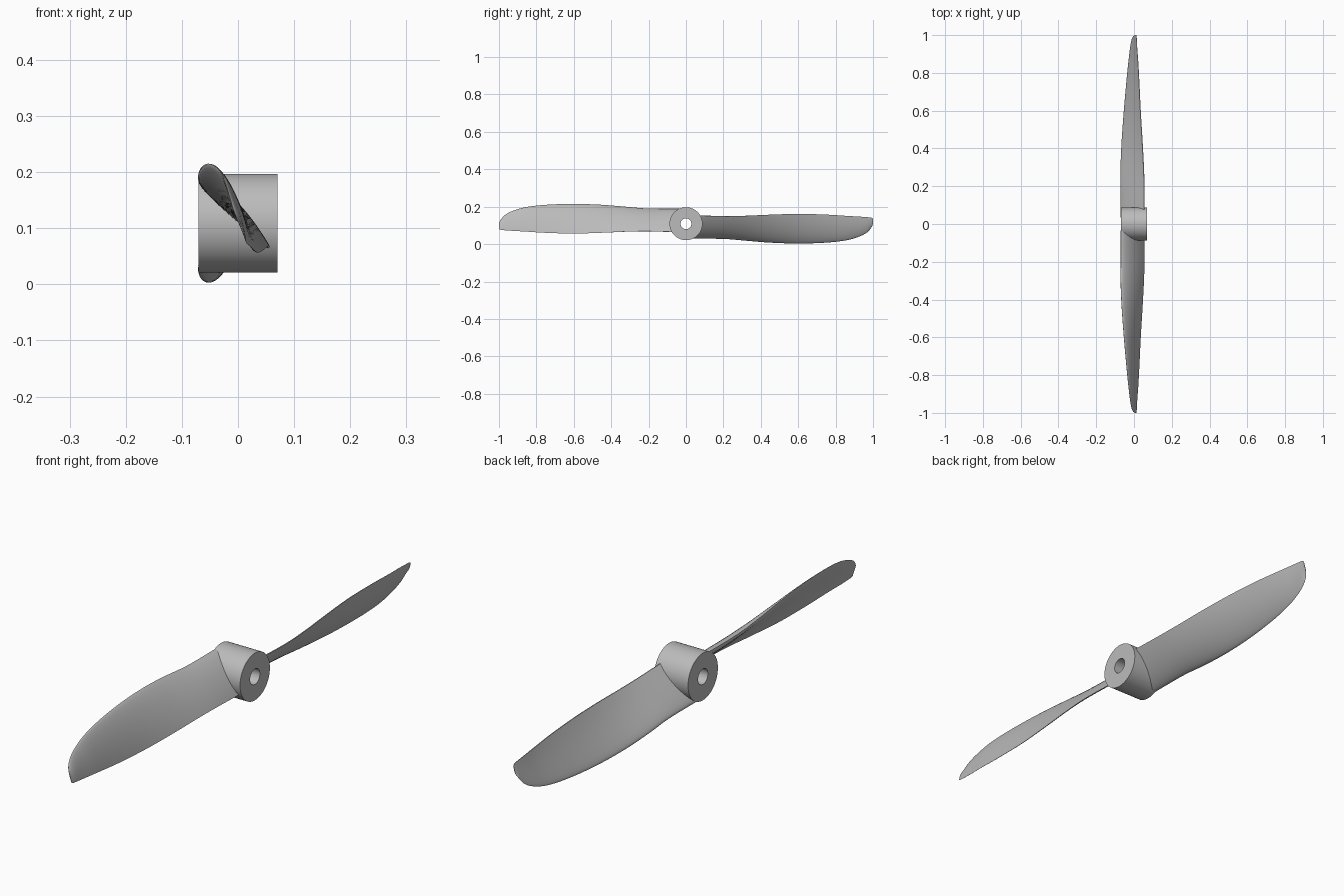
import bpy, bmesh, math
from mathutils import Vector, Matrix

cube = bpy.data.objects.get("Cube")
if cube:
    bpy.data.objects.remove(cube)

AXIS_HEIGHT = 0.109

grey = bpy.data.materials.new("plain grey")
grey.use_nodes = True
colour = (0.5, 0.5, 0.5, 1)
grey.diffuse_color = colour
grey.node_tree.nodes["Principled BSDF"].inputs["Base Color"].default_value = colour


def finish(bm, name, turn):
    """Turn a bmesh about the shaft and add it to the scene."""
    bmesh.ops.remove_doubles(bm, verts=bm.verts, dist=1e-5)
    bmesh.ops.recalc_face_normals(bm, faces=bm.faces)
    bm.transform(Matrix.Translation((0, 0, AXIS_HEIGHT)) @ Matrix.Rotation(turn, 4, "X"))
    mesh = bpy.data.meshes.new(name)
    bm.to_mesh(mesh)
    bm.free()
    mesh.materials.append(grey)
    obj = bpy.data.objects.new(name, mesh)
    bpy.context.collection.objects.link(obj)
    bpy.ops.object.select_all(action="DESELECT")
    obj.select_set(True)
    bpy.context.view_layer.objects.active = obj
    bpy.ops.object.shade_smooth_by_angle(angle=math.radians(40))


def hub():
    # Rectangular section spun round the shaft, leaving an open bore
    half, outer, bore = 0.07, 0.088, 0.029
    bm = bmesh.new()
    ring = [bm.verts.new((x, 0, r)) for x, r in
            ((-half, bore), (-half, outer), (half, outer), (half, bore))]
    edges = [bm.edges.new((ring[i - 1], ring[i])) for i in range(len(ring))]
    bmesh.ops.spin(bm, geom=ring + edges, cent=(0, 0, 0), axis=(1, 0, 0),
                   angle=math.tau, steps=96)
    finish(bm, "hub", 0)


# Radius, leading edge x and z, trailing edge x and z, thickness
STATIONS = [
    (.035, -.07, .079, .055, -.046, .026),
    (.2, -.07, .08, .055, -.041, .024),
    (.32, -.07, .09, .051, -.043, .022),
    (.45, -.064, .101, .044, -.049, .02),
    (.6, -.053, .106, .035, -.053, .017),
    (.75, -.04, .101, .028, -.049, .014),
    (.86, -.029, .088, .022, -.042, .011),
    (.93, -.021, .067, .017, -.038, .008),
    (.97, -.014, .045, .015, -.035, .006),
    (.99, -.007, .022, .014, -.033, .004),
    (1, .003, .002, .012, -.028, .002),
]


def smooth_rows(rows, steps):
    """Catmull-Rom curve through the station rows."""
    out = []
    for i in range(len(rows) - 1):
        a, b, c, d = (Vector(rows[min(max(i + k, 0), len(rows) - 1)]) for k in (-1, 0, 1, 2))
        for s in range(steps):
            t = s / steps
            out.append(b + (c - a) * (t / 2) + (a * 2 - b * 5 + c * 4 - d) * (t * t / 2)
                       + (b * 3 - a - c * 3 + d) * (t ** 3 / 2))
    return out + [Vector(rows[-1])]


def section(row, count=16):
    """Airfoil loop: rounded leading edge, thin trailing edge, slight camber."""
    radius, lx, lz, tx, tz, thick = row
    lead, trail = Vector((lx, -radius, lz)), Vector((tx, -radius, tz))
    chord = trail - lead
    normal = Vector((-chord.z, 0, chord.x)).normalized()
    loop = []
    for k in range(2 * count):
        u = (1 + math.cos(math.pi * k / count)) / 2
        side = 1 if k <= count else -1
        shape = 1.3 * math.sqrt(u) * (1 - u) + 0.06 * u
        camber = 0.12 * chord.length * u * (1 - u)
        loop.append(lead + chord * u + normal * (side * thick * shape + camber))
    return loop


def blade(name, turn):
    bm = bmesh.new()
    loops = [[bm.verts.new(p) for p in section(row)] for row in smooth_rows(STATIONS, 5)]
    for a, b in zip(loops, loops[1:]):
        for i in range(len(a)):
            bm.faces.new((a[i - 1], a[i], b[i], b[i - 1]))
    bm.faces.new(loops[0])
    bm.faces.new(loops[-1])
    finish(bm, name, turn)


hub()
blade("front_blade", 0)
blade("back_blade", math.pi)
